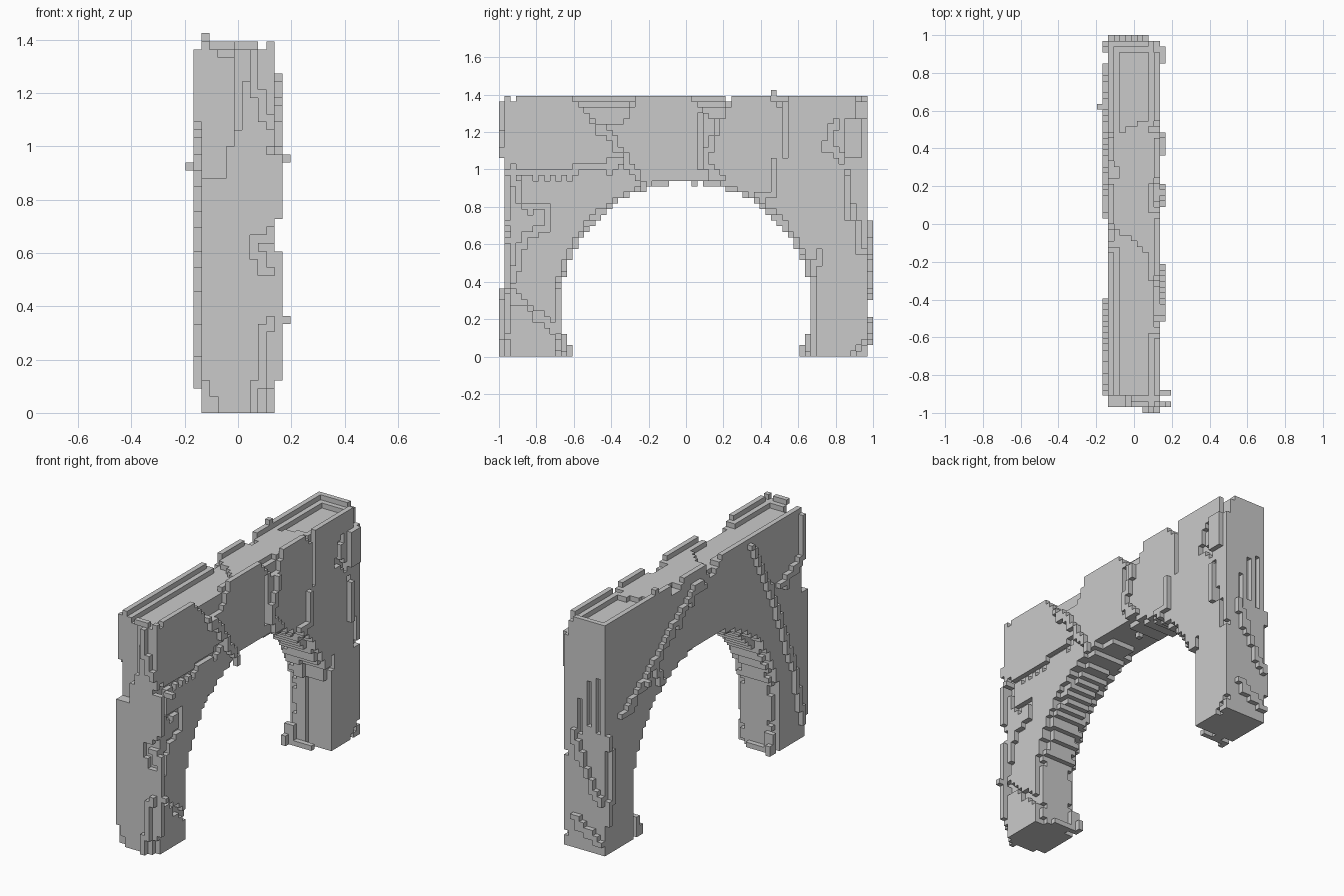
import bpy
import bmesh
import random
from math import floor, sqrt
from mathutils import Vector

random.seed(4)
cube = bpy.data.objects.get("Cube")
if cube:
    bpy.data.objects.remove(cube)

V = 1 / 33                      # edge of one block
AXES = [Vector(d) for d in ((1, 0, 0), (-1, 0, 0), (0, 1, 0), (0, -1, 0), (0, 0, 1), (0, 0, -1))]

stone = bpy.data.materials.new("grey_stone")
stone.use_nodes = True
grey = (0.59, 0.59, 0.59, 1)
stone.diffuse_color = grey
stone.node_tree.nodes["Principled BSDF"].inputs["Base Color"].default_value = grey


def cell(x, y, z):
    """Block index that holds a point."""
    return (floor(x / V + 0.5), floor(y / V), floor(z / V))


def block_range(lo, hi):
    a, b = cell(*lo), cell(*hi)
    return {(i, j, k) for i in range(a[0], b[0] + 1)
            for j in range(a[1], b[1] + 1) for k in range(a[2], b[2] + 1)}


def trace(points):
    """Blocks along a polyline, with a few extra ones below it."""
    out = set()
    for p, q in zip(points, points[1:]):
        p, q = Vector(p), Vector(q)
        steps = int((q - p).length / V * 2) + 1
        for s in range(steps + 1):
            c = cell(*p.lerp(q, s / steps))
            out.add(c)
            if random.random() < 0.15:
                out.add((c[0], c[1], max(0, c[2] - 1)))
    return out


def side_lines(x, paths):
    return set().union(*(trace([(x, y, z) for y, z in pts]) for pts in paths))


def end_lines(y, paths):
    return set().union(*(trace([(x, y, z) for x, z in pts]) for pts in paths))


def build(name, cells, solid):
    """Outer faces of a group of blocks as one mesh."""
    bm = bmesh.new()
    verts = {}

    def vert(p):
        key = tuple(round(c * 2) for c in p)
        if key not in verts:
            verts[key] = bm.verts.new((p.x * V, (p.y + 0.5) * V, (p.z + 0.5) * V))
        return verts[key]

    for c in sorted(cells):
        mid = Vector(c)
        for d in AXES:
            if tuple(int(n) for n in mid + d) in solid:
                continue
            u = Vector((d.y, d.z, d.x))
            w = d.cross(u)
            corners = [mid + (d + a * u + b * w) / 2 for a, b in ((1, 1), (-1, 1), (-1, -1), (1, -1))]
            bm.faces.new([vert(p) for p in corners])
    mesh = bpy.data.meshes.new(name)
    bm.to_mesh(mesh)
    bm.free()
    mesh.materials.append(stone)
    obj = bpy.data.objects.new(name, mesh)
    bpy.context.collection.objects.link(obj)


def opening(z, half, rise):
    """Half width of the arch opening at a height."""
    t = (z - 0.27) / rise
    if t <= 0:
        return half
    return half * sqrt(1 - t * t) if t < 1 else 0


# Arch wall: the middle of the underside hangs one block lower than its ragged edges
wall = set()
for k in range(44):
    z = (k + 0.5) * V
    for i in range(-4, 5):
        for sign in (-1, 1):
            edge = abs(i) == 4 or (abs(i) == 3 and random.random() < 0.4)
            edge = edge or (sign == 1 and i > -1 and z < 0.55)
            half = opening(z, 0.70, 0.68) if edge else opening(z, 0.67, 0.66)
            wall |= {(i, j, k) for j in range(-32, 32) if (j + 0.5) * V * sign > half}

# Small stepped footings inside the opening, towards the -x side
footings = set()
for y in (-0.65, 0.65):
    inward = -0.03 if y > 0 else 0.03
    footings |= block_range((-0.12, y, 0), (-0.09, y, 0.12))
    footings |= block_range((-0.06, y, 0), (0.03, y, 0.02))
    footings |= block_range((-0.12, y + inward, 0), (-0.12, y + inward, 0.04))

# Stepped rim on top, raised floor in the middle
rim = set()
for j in range(-32, 32):
    y = (j + 0.5) * V
    for i in range(-4, 5):
        x = i * V
        if abs(i) == 4 or (j in (-32, 31) and i < 3):
            rim |= {(i, j, 44), (i, j, 45)}
        elif abs(i) == 3 or j in (-31, 30) or (y + 0.8 * x > -0.1 and y - 0.4 * x < 0.52):
            rim.add((i, j, 44))

# Broken places along the rim, narrowing downwards
chips = set()
for side, y0, y1, depth in ((4, -0.58, -0.30, 5), (4, 0.05, 0.24, 4), (4, 0.47, 0.54, 2),
                            (-4, -0.13, -0.02, 3), (-4, 0.22, 0.33, 2)):
    a, b = floor(y0 / V), floor(y1 / V)
    for n in range(depth):
        chips |= {(side, j, 45 - n) for j in range(a + n, b - n // 2 + 1)}
        if n < 2:
            chips |= {(side - side // 4, j, 45 - n) for j in range(a + 1, b)}
# Worn corners
for x in (-0.13, 0.13):
    chips |= block_range((x, -0.96, 0), (x, -0.95, 0.08))
chips |= block_range((0.09, -0.96, 1.37), (0.09, -0.93, 1.39))
chips |= block_range((0.12, 0.92, 1.3), (0.12, 0.96, 1.39))
# Stone fallen away from the upper front, stepping back towards -x
chips |= block_range((-0.12, -0.96, 0.9), (-0.06, -0.93, 1.4))
chips |= block_range((-0.03, -0.96, 1.0), (-0.03, -0.93, 1.4))
chips |= block_range((0, -0.96, 1.09), (0, -0.96, 1.35))
chips |= block_range((0.03, -0.96, 1.25), (0.03, -0.96, 1.35))
chips |= block_range((-0.12, -0.93, 1.37), (0.12, -0.93, 1.39))

# Shallow cracks in the +x side
chips |= side_lines(4 * V, (
    [(-0.35, 1.04), (-0.6, 1.0), (-0.95, 0.97)],
    [(0.08, 1.3), (0.08, 1.03)],
    [(0.52, 1.36), (0.52, 1.07)],
    [(0.8, 1.27), (0.75, 1.13), (0.83, 1.06)],
    [(0.87, 0.98), (0.88, 0.8), (0.92, 0.7), (0.94, 0.55)],
    [(-0.93, 1.0), (-0.88, 0.82), (-0.75, 0.8), (-0.74, 0.7), (-0.87, 0.64), (-0.93, 0.4)],
    [(-0.96, 0.35), (-0.75, 0.2), (-0.68, 0.13)],
    [(0.71, 0.55), (0.68, 0.44)],
    [(0.9, 0.03), (0.95, 0.08)]))
# Shallow cracks in the two ends
chips |= end_lines(-0.96, (
    [(0.12, 0.67), (0.07, 0.64), (0.08, 0.56), (0.13, 0.53)],
    [(-0.12, 0.1), (-0.08, 0.02)]))
chips |= end_lines(0.96, (
    [(-0.04, 1.03), (-0.04, 0.78)],
    [(-0.1, 1.05), (-0.1, 0.75)],
    [(0.02, 0.9), (0.02, 0.75)]))
wall -= chips
rim -= chips

# Raised ribs on the +x side
R = 5 * V
left_ribs = side_lines(R, (
    [(-0.5, 1.25), (-0.42, 1.2), (-0.33, 1.08), (-0.24, 0.93)],
    [(0.18, 1.25), (0.14, 1.15), (0.1, 1.05), (0.19, 0.95)],
    [(0.46, 1.04), (0.46, 0.85), (0.38, 0.86)],
    [(-0.94, 0.96), (-0.94, 0.75)],
    [(-0.94, 0.58), (-0.94, 0.38)],
    [(-0.94, 0.34), (-0.94, 0.14)],
    [(0.87, 0.96), (0.87, 0.78)]))
left_ribs |= block_range((R, 0.85, 1.18), (R, 0.91, 1.26))
left_ribs |= block_range((R, 0.86, 1.07), (R, 0.91, 1.13))
left_ribs |= {cell(6 * V, -0.88, 0.96), cell(R, -0.88, 0.96), cell(6 * V, -0.95, 0.35)}

# Raised ribs on the -x side
right_ribs = side_lines(-R, (
    [(0.05, 1.3), (0.1, 1.32), (0.3, 1.18), (0.53, 1.0), (0.82, 0.79)],
    [(-0.42, 1.34), (-0.63, 0.93), (-0.83, 0.42), (-0.9, 0.1)],
    [(-0.9, 1.34), (-0.88, 1.1), (-0.68, 1.0)],
    [(0.53, 1.0), (0.45, 0.85)],
    [(0.95, 0.7), (0.92, 0.5), (0.95, 0.2)]))
right_ribs |= {cell(-6 * V, 0.63, 0.91), cell(-R, 0.63, 0.91)}

# Ribs on the two ends
front_ribs = end_lines(-0.98, (
    [(0.06, 1.34), (0.06, 1.3), (0.08, 1.18), (0.12, 1.07)],
    [(0.12, 0.36), (0.1, 0.3), (0.08, 0.15), (0.05, 0.02)]))
back_ribs = end_lines(0.98, (
    [(0.07, 0.7), (0.02, 0.6), (-0.06, 0.42), (-0.12, 0.31)],
    [(0.06, 0.2), (-0.12, 0.07)]))

# Single loose blocks on the rim and under the crown
loose = {cell(-0.12, 0.46, 1.41), cell(0, 0.04, 0.92)}

parts = {"arch_wall": wall, "footings": footings, "top_rim": rim, "left_ribs": left_ribs,
         "right_ribs": right_ribs, "front_ribs": front_ribs, "back_ribs": back_ribs, "loose_blocks": loose}
solid = set()
for name in parts:
    parts[name] = parts[name] - solid
    solid |= parts[name]
for name, cells in parts.items():
    build(name, cells, solid)
